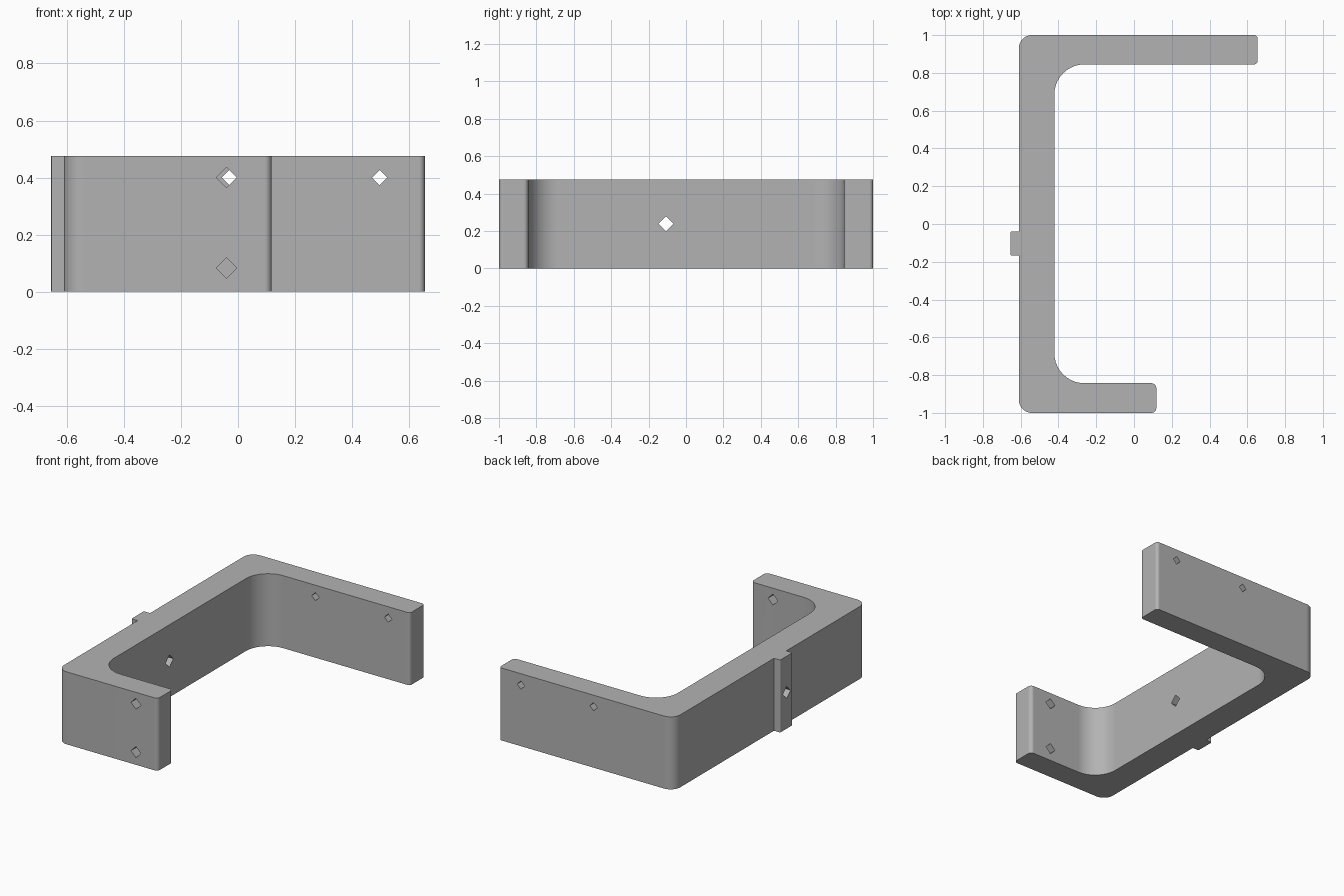
import bpy, bmesh, math
from mathutils import Vector

cube = bpy.data.objects.get("Cube")
if cube:
    bpy.data.objects.remove(cube, do_unlink=True)

HEIGHT = 0.475

grey = bpy.data.materials.new("mid grey")
grey.use_nodes = True
colour = (0.45, 0.45, 0.45, 1)
grey.diffuse_color = colour
grey.node_tree.nodes["Principled BSDF"].inputs["Base Color"].default_value = colour


def rounded(corners, steps=10):
    """Replace each (x, y, radius) corner by an arc."""
    pts = []
    n = len(corners)
    for i, (x, y, r) in enumerate(corners):
        p = Vector((x, y))
        if r == 0:
            pts.append(p)
            continue
        a = (Vector(corners[i - 1][:2]) - p).normalized()
        b = (Vector(corners[(i + 1) % n][:2]) - p).normalized()
        for k in range(steps + 1):
            t = math.pi / 2 * k / steps
            pts.append(p + a * r * (1 - math.sin(t)) + b * r * (1 - math.cos(t)))
    return pts


def prism(name, pts, height):
    bm = bmesh.new()
    base = bm.faces.new([bm.verts.new((p.x, p.y, 0)) for p in pts])
    top = bmesh.ops.extrude_face_region(bm, geom=[base])["geom"]
    verts = [v for v in top if isinstance(v, bmesh.types.BMVert)]
    bmesh.ops.translate(bm, verts=verts, vec=(0, 0, height))
    bmesh.ops.recalc_face_normals(bm, faces=bm.faces)
    mesh = bpy.data.meshes.new(name)
    bm.to_mesh(mesh)
    bm.free()
    obj = bpy.data.objects.new(name, mesh)
    bpy.context.collection.objects.link(obj)
    return obj


# C-shaped bracket with a short front arm, long back arm and outer rib
bracket = prism("bracket", rounded([
    (-0.61, -1, 0.07), (0.118, -1, 0.025), (0.118, -0.843, 0.025),
    (-0.422, -0.843, 0.16), (-0.422, 0.845, 0.16), (0.655, 0.845, 0.02),
    (0.655, 1, 0.02), (-0.61, 1, 0.07),
    (-0.61, -0.04, 0), (-0.655, -0.04, 0.008),
    (-0.655, -0.167, 0.008), (-0.61, -0.167, 0),
]), HEIGHT)
bracket.data.materials.append(grey)


# Diamond screw holes
def drill(centre, half, axis):
    bpy.ops.mesh.primitive_cylinder_add(vertices=4, radius=half, depth=0.4, location=centre)
    cutter = bpy.context.object
    cutter.name = "hole_cutter"
    cutter.rotation_euler = (math.pi / 2, 0, 0) if axis == "Y" else (0, math.pi / 2, 0)
    cutter.hide_render = True
    cutter.data.materials.append(grey)
    bpy.context.view_layer.update()
    mod = bracket.modifiers.new("hole", "BOOLEAN")
    mod.operation, mod.solver, mod.object = "DIFFERENCE", "EXACT", cutter
    bpy.context.view_layer.objects.active = bracket
    bpy.ops.object.modifier_apply(modifier=mod.name)
    bpy.data.objects.remove(cutter, do_unlink=True)


for z in (0.4, 0.083):
    drill((-0.04, -0.92, z), 0.036, "Y")
for x in (-0.03, 0.497):
    drill((x, 0.92, 0.4), 0.027, "Y")
drill((-0.54, -0.107, HEIGHT / 2), 0.04, "X")

# Smooth corners, crisp edges
bpy.ops.object.select_all(action="DESELECT")
bracket.select_set(True)
bpy.context.view_layer.objects.active = bracket
bpy.ops.object.shade_smooth_by_angle(angle=math.radians(30))
normals = bracket.modifiers.new("normals", "WEIGHTED_NORMAL")
normals.keep_sharp = True
